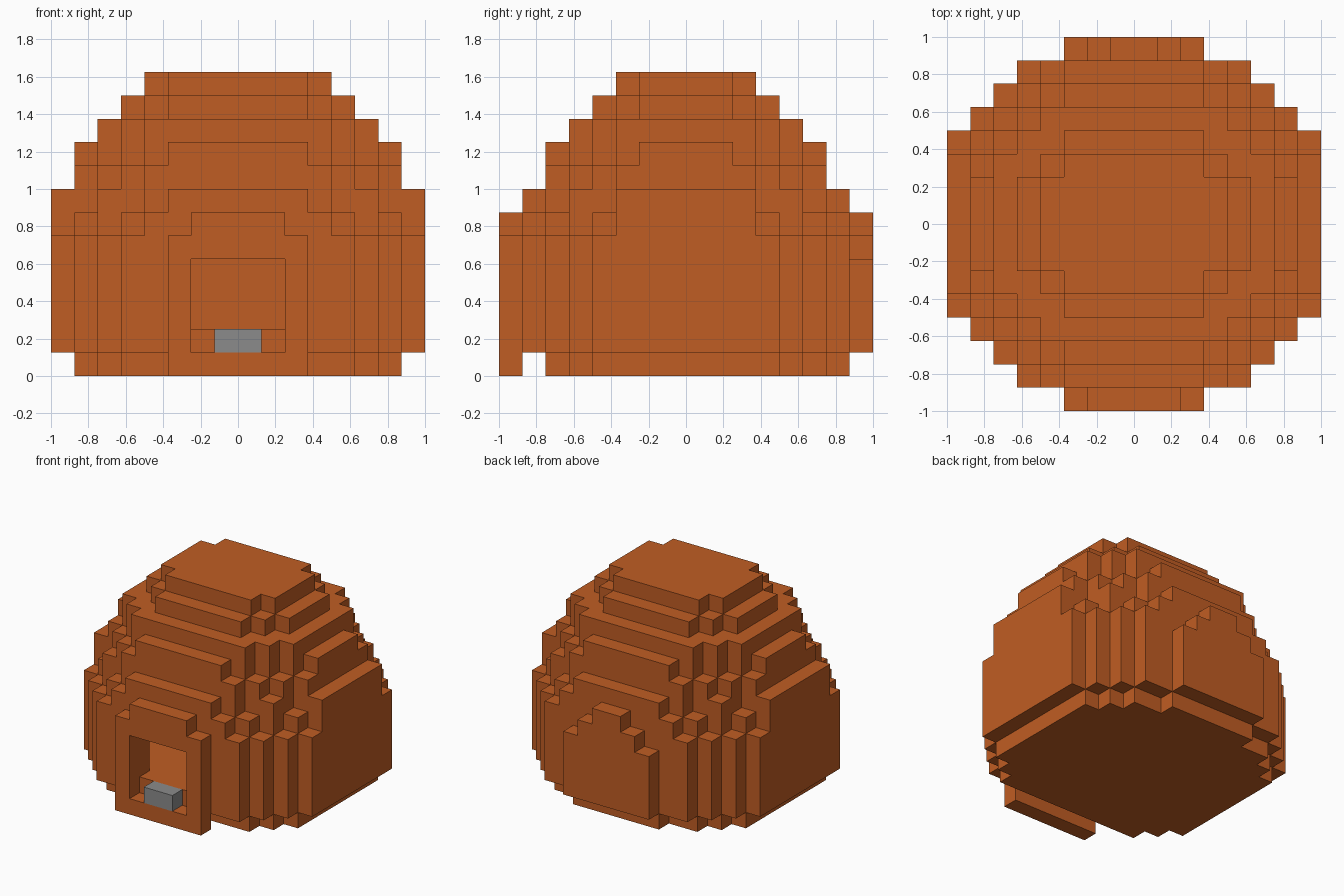
import bpy, bmesh
from mathutils import Vector

UNIT = 0.125  # edge of one block

cube = bpy.data.objects.get("Cube")
if cube:
    bpy.data.objects.remove(cube, do_unlink=True)


def make_material(name, rgb):
    mat = bpy.data.materials.new(name)
    mat.use_nodes = True
    mat.diffuse_color = (*rgb, 1)
    mat.node_tree.nodes["Principled BSDF"].inputs["Base Color"].default_value = (*rgb, 1)
    return mat


terracotta = make_material("terracotta", (0.53, 0.11, 0.017))
stone = make_material("grey stone", (0.26, 0.26, 0.26))

AXES = [Vector((1, 0, 0)), Vector((0, 1, 0)), Vector((0, 0, 1))]


def build_blocks(name, cells, mat):
    """Skin a set of block cells, then merge coplanar faces."""
    bm = bmesh.new()
    for cell in cells:
        middle = Vector(cell) + Vector((0.5, 0.5, 0.5))
        for a in range(3):
            n, u, v = AXES[a], AXES[(a + 1) % 3], AXES[(a + 2) % 3]
            for side in (-1, 1):
                if tuple(int(c) for c in Vector(cell) + n * side) in cells:
                    continue
                corners = [(-1, -1), (1, -1), (1, 1), (-1, 1)][::side]
                bm.faces.new([bm.verts.new((middle + (n * side + u * p + v * q) / 2) * UNIT)
                              for p, q in corners])
    bmesh.ops.remove_doubles(bm, verts=bm.verts[:], dist=0.001)
    bmesh.ops.dissolve_limit(bm, angle_limit=0.01, verts=bm.verts[:], edges=bm.edges[:])
    mesh = bpy.data.meshes.new(name)
    bm.to_mesh(mesh)
    bm.free()
    mesh.materials.append(mat)
    obj = bpy.data.objects.new(name, mesh)
    bpy.context.collection.objects.link(obj)
    return obj


def box(x, y, z):
    """Cells of a block range, each argument a (start, end) pair."""
    return {(i, j, k) for i in range(*x) for j in range(*y) for k in range(*z)}


# Half width of each course, from the centre row outwards in y
base = [7, 7, 7, 7, 6, 5, 3]
wall = [8, 8, 8, 8, 7, 6, 5]
courses = [base] + [wall] * 5 + [
    [8, 8, 8, 7, 6, 5, 4],
    [8, 8, 8, 6, 6, 4, 3],
    [7, 7, 7, 6, 5, 4],
    [7, 7, 6, 5, 4, 3],
    [6, 6, 6, 5, 4],
    [5, 5, 4, 3],
    [4, 4, 3],
]

# Dome, filled
dome = set()
for k, rows in enumerate(courses):
    for j, half in enumerate(rows):
        for row in (j, -1 - j):
            dome |= box((-half, half), (row, row + 1), (k, k + 1))
dome -= box((-8, 8), (-7, -6), (0, 1))  # gap behind the door sill

# Hollow room one block inside the skin, above a raised floor
steps = [(1, 0, 0), (-1, 0, 0), (0, 1, 0), (0, -1, 0), (0, 0, 1), (0, 0, -1)]
room = {c for c in dome if c[2] >= 2 and
        all((c[0] + s[0], c[1] + s[1], c[2] + s[2]) in dome for s in steps)}
doorway = box((-2, 2), (-7, -6), (2, 5))
build_blocks("dome_shell", dome - room - doorway, terracotta)

# Door frame standing proud of the front
frame = box((-3, 3), (-8, -7), (0, 6)) | box((-2, 2), (-8, -7), (6, 7))
build_blocks("door_frame", frame - box((-2, 2), (-8, -7), (1, 5)), terracotta)

# Stepped plate on the back
plate = set()
for half, top in ((3, 5), (2, 6), (1, 7)):
    plate |= box((-half, half), (7, 8), (1, top))
build_blocks("back_plate", plate, terracotta)

# Stone step in the doorway
build_blocks("door_step", box((-1, 1), (-8, -7), (1, 2)), stone)
